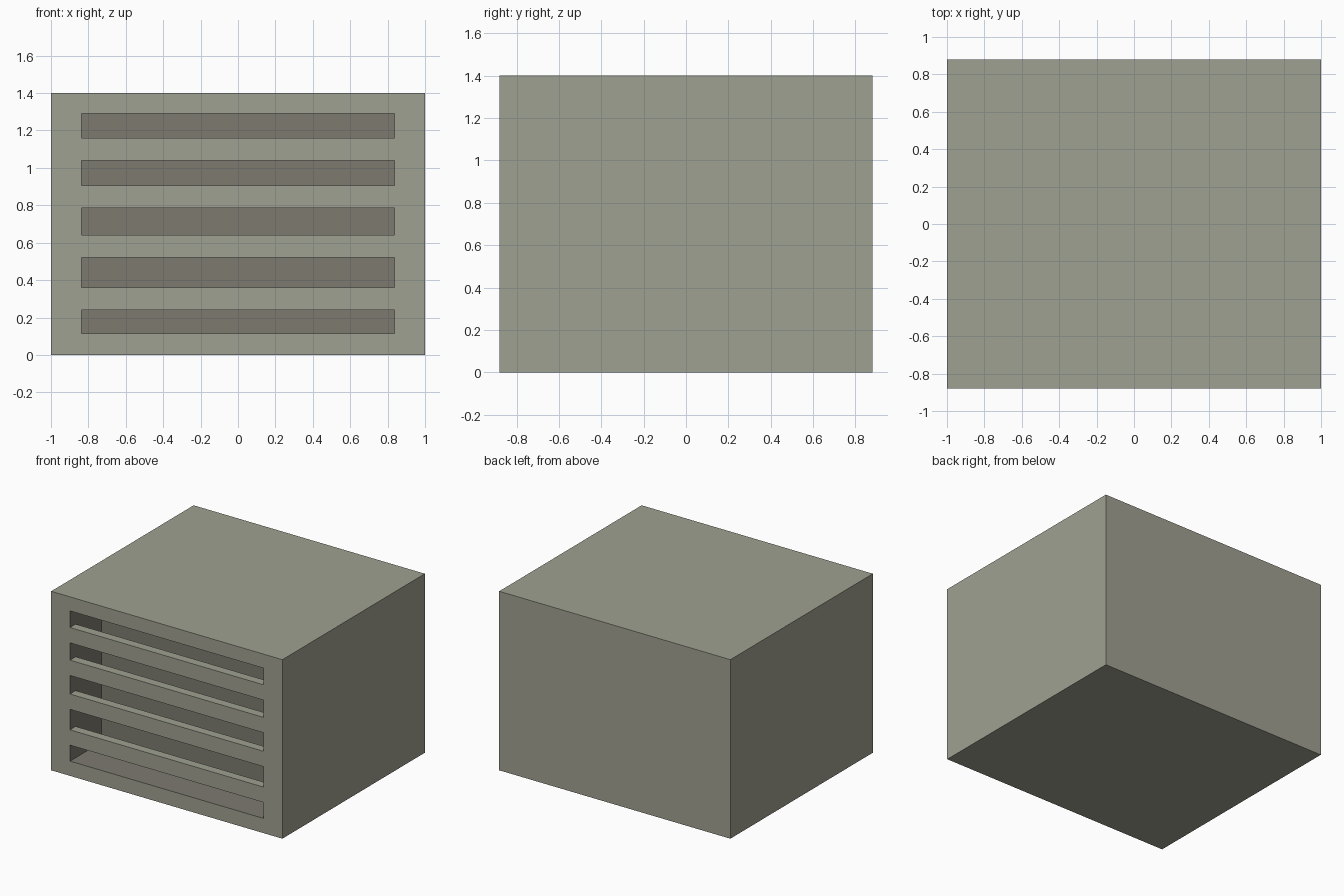
import bpy, bmesh

if "Cube" in bpy.data.objects:
    bpy.data.objects.remove(bpy.data.objects["Cube"])

W, D, H = 1.0, 0.88, 1.4          # half width, half depth, height
CX, Z0, Z1 = 0.8375, 0.115, 1.29  # cavity half width, floor and ceiling
DEPTH, SLAT = 0.39, 0.07          # cavity depth, slat depth


def material(name, rgb):
    m = bpy.data.materials.new(name)
    m.diffuse_color = (*rgb, 1)
    m.use_nodes = True
    m.node_tree.nodes["Principled BSDF"].inputs["Base Color"].default_value = m.diffuse_color
    return m


body_mat = material("grey_green", (0.352, 0.356, 0.287))
inner_mat = material("dark_taupe", (0.205, 0.195, 0.162))


def finish(name, bm, mats):
    bmesh.ops.recalc_face_normals(bm, faces=bm.faces)
    me = bpy.data.meshes.new(name)
    bm.to_mesh(me)
    bm.free()
    for m in mats:
        me.materials.append(m)
    ob = bpy.data.objects.new(name, me)
    bpy.context.collection.objects.link(ob)


def add_box(bm, x, y0, y1, z0, z1):
    verts = bmesh.ops.create_cube(bm, size=1)["verts"]
    for v in verts:
        v.co = (x if v.co.x > 0 else -x,
                y1 if v.co.y > 0 else y0,
                z1 if v.co.z > 0 else z0)


# Housing: a box whose front is inset and pushed back into a cavity
bm = bmesh.new()
add_box(bm, W, -D, D, 0, H)
bm.faces.ensure_lookup_table()
front = min(bm.faces, key=lambda f: f.calc_center_median().y)
bmesh.ops.inset_region(bm, faces=[front], thickness=0.1)
for v in front.verts:
    v.co.x = CX if v.co.x > 0 else -CX
    v.co.z = Z1 if v.co.z > H / 2 else Z0
res = bmesh.ops.extrude_face_region(bm, geom=[front])
for v in res["geom"]:
    if isinstance(v, bmesh.types.BMVert):
        v.co.y += DEPTH
if front.is_valid:
    bmesh.ops.delete(bm, geom=[front], context="FACES_ONLY")
# Cavity walls and back take the darker colour
for f in bm.faces:
    c = f.calc_center_median()
    inside = -D + 0.01 < c.y < -D + DEPTH + 0.01
    f.material_index = int(inside)
finish("housing", bm, [body_mat, inner_mat])

# Horizontal slats across the front opening
for i, (z0, z1) in enumerate([(0.24, 0.36), (0.52, 0.64), (0.785, 0.905), (1.04, 1.16)]):
    bm = bmesh.new()
    add_box(bm, CX, -D, -D + SLAT, z0, z1)
    finish(f"slat_{i + 1}", bm, [body_mat])
